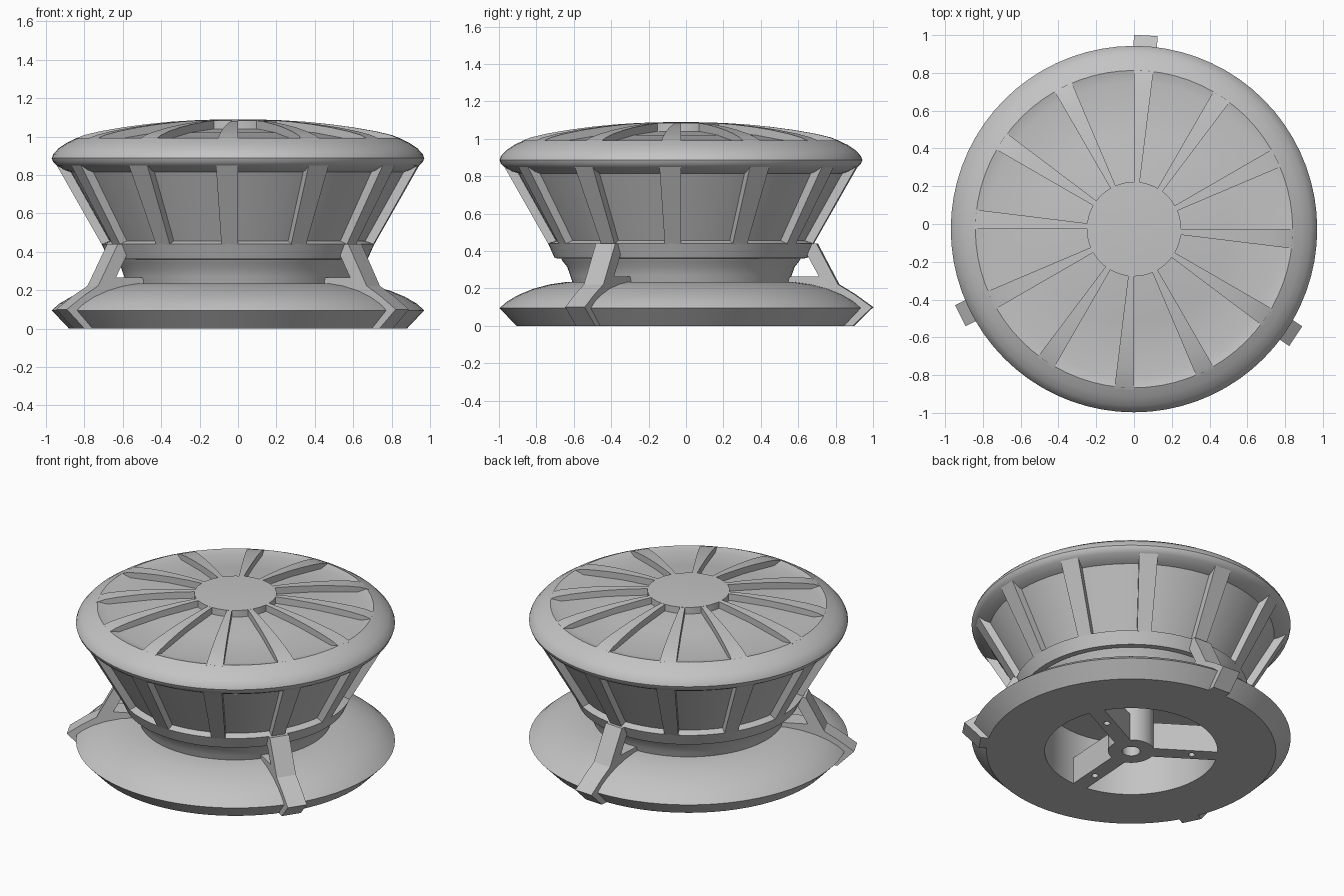
import bpy, bmesh, math
from mathutils import Matrix, Vector

cube = bpy.data.objects.get("Cube")
if cube:
    bpy.data.objects.remove(cube, do_unlink=True)

CENTRE = Vector((0, -0.027, 0))
START = 86.5      # angle of the first rib and strut, in degrees
SEGMENTS = 72

grey = bpy.data.materials.new("plain_grey")
grey.use_nodes = True
colour = (0.55, 0.55, 0.55, 1)
grey.diffuse_color = colour
grey.node_tree.nodes["Principled BSDF"].inputs["Base Color"].default_value = colour


def finish(name, bm, angle=0.0):
    """Turn a bmesh into a shaded object, turned about the centre."""
    bmesh.ops.remove_doubles(bm, verts=bm.verts, dist=1e-5)
    bmesh.ops.recalc_face_normals(bm, faces=bm.faces)
    mesh = bpy.data.meshes.new(name)
    bm.to_mesh(mesh)
    bm.free()
    mesh.materials.append(grey)
    obj = bpy.data.objects.new(name, mesh)
    bpy.context.collection.objects.link(obj)
    obj.location = CENTRE
    obj.rotation_euler.z = math.radians(angle)
    bpy.ops.object.select_all(action='DESELECT')
    obj.select_set(True)
    bpy.context.view_layer.objects.active = obj
    bpy.ops.object.shade_smooth_by_angle(angle=math.radians(28))
    return obj


def lathe(name, profile, closed=False):
    """Spin an (r, z) profile about the z axis."""
    bm = bmesh.new()
    verts = [bm.verts.new((r, 0, z)) for r, z in profile]
    edges = [bm.edges.new(pair) for pair in zip(verts, verts[1:])]
    if closed:
        edges.append(bm.edges.new((verts[-1], verts[0])))
    bmesh.ops.spin(bm, geom=verts + edges, cent=(0, 0, 0), axis=(0, 0, 1),
                   angle=math.tau, steps=SEGMENTS, use_merge=True)
    return finish(name, bm)


def sweep(name, outline, half_step, angle):
    """Extrude an (r, z) outline to both sides by a half step matrix."""
    bm = bmesh.new()
    face = bm.faces.new([bm.verts.new((r, 0, z)) for r, z in outline])
    bm.transform(half_step.inverted())
    new = bmesh.ops.extrude_face_region(bm, geom=[face])["geom"]
    bmesh.ops.transform(bm, matrix=half_step @ half_step,
                        verts=[v for v in new if isinstance(v, bmesh.types.BMVert)])
    return finish(name, bm, angle)


def straight(width):
    return Matrix.Translation((0, width / 2, 0))


# Domed base ring with an open middle
lathe("base_ring", [(0.525, 0), (0.88, 0), (0.97, 0.095), (0.93, 0.13), (0.87, 0.165),
                    (0.79, 0.198), (0.7, 0.222), (0.61, 0.235), (0.525, 0.237)], closed=True)

# Hollow neck, recessed side wall, rounded rim and recessed crown
lathe("upper_body", [(0, 0.36), (0.525, 0.36), (0.525, 0.232), (0.58, 0.232), (0.592, 0.27),
                     (0.608, 0.315), (0.632, 0.345), (0.64, 0.36), (0.675, 0.362),
                     (0.71, 0.44), (0.668, 0.456), (0.87, 0.815), (0.9, 0.825),
                     (0.945, 0.85), (0.963, 0.868), (0.97, 0.887), (0.962, 0.908),
                     (0.935, 0.938), (0.89, 0.968), (0.84, 0.992), (0.78, 0.978),
                     (0.5, 1.02), (0.25, 1.04), (0.25, 1.084), (0.13, 1.088), (0, 1.09)])

# Wedge ribs over the side wall and crown
side_rib = [(0.62, 0.435), (0.708, 0.435), (0.947, 0.855), (0.85, 0.855)]
crown_rib = [(0.24, 1.0), (0.24, 1.084), (0.35, 1.077), (0.48, 1.064), (0.6, 1.048),
             (0.72, 1.027), (0.8, 1.008), (0.85, 0.988), (0.8, 0.94)]
wedge = Matrix.Rotation(math.radians(3.5), 4, 'Z')
for i in range(12):
    sweep(f"side_rib_{i + 1}", side_rib, wedge, START + i * 30)
    sweep(f"crown_rib_{i + 1}", crown_rib, wedge, START + i * 30)

# Bent struts joining the base to the upper body
strut = [(0.84, 0), (0.925, 0), (1.027, 0.1), (0.93, 0.17), (0.845, 0.222), (0.73, 0.44),
         (0.65, 0.44), (0.685, 0.37), (0.742, 0.265), (0.58, 0.265), (0.58, 0.22),
         (0.7, 0.2), (0.84, 0.15)]
for i in range(3):
    sweep(f"strut_{i + 1}", strut, straight(0.125), START + i * 120)

# Hollow hub under the body
lathe("hub", [(0.055, 0), (0.14, 0), (0.14, 0.365), (0.055, 0.365)], closed=True)

# Spokes across the base opening, each with a screw hole
spoke = [(0.12, 0), (0.55, 0), (0.55, 0.18), (0.12, 0.18)]
for i in range(3):
    angle = START + 60 + i * 120
    bar = sweep(f"spoke_{i + 1}", spoke, straight(0.1), angle)
    turn = math.radians(angle)
    bpy.ops.mesh.primitive_cylinder_add(
        vertices=20, radius=0.02, depth=0.1,
        location=CENTRE + Vector((0.37 * math.cos(turn), 0.37 * math.sin(turn), 0)))
    cutter = bpy.context.object
    cutter.name = "screw_hole_cutter"
    cutter.hide_render = True
    cut = bar.modifiers.new("screw_hole", 'BOOLEAN')
    cut.operation = 'DIFFERENCE'
    cut.object = cutter
    bpy.context.view_layer.objects.active = bar
    bpy.ops.object.modifier_apply(modifier=cut.name)
    bpy.data.objects.remove(cutter, do_unlink=True)
